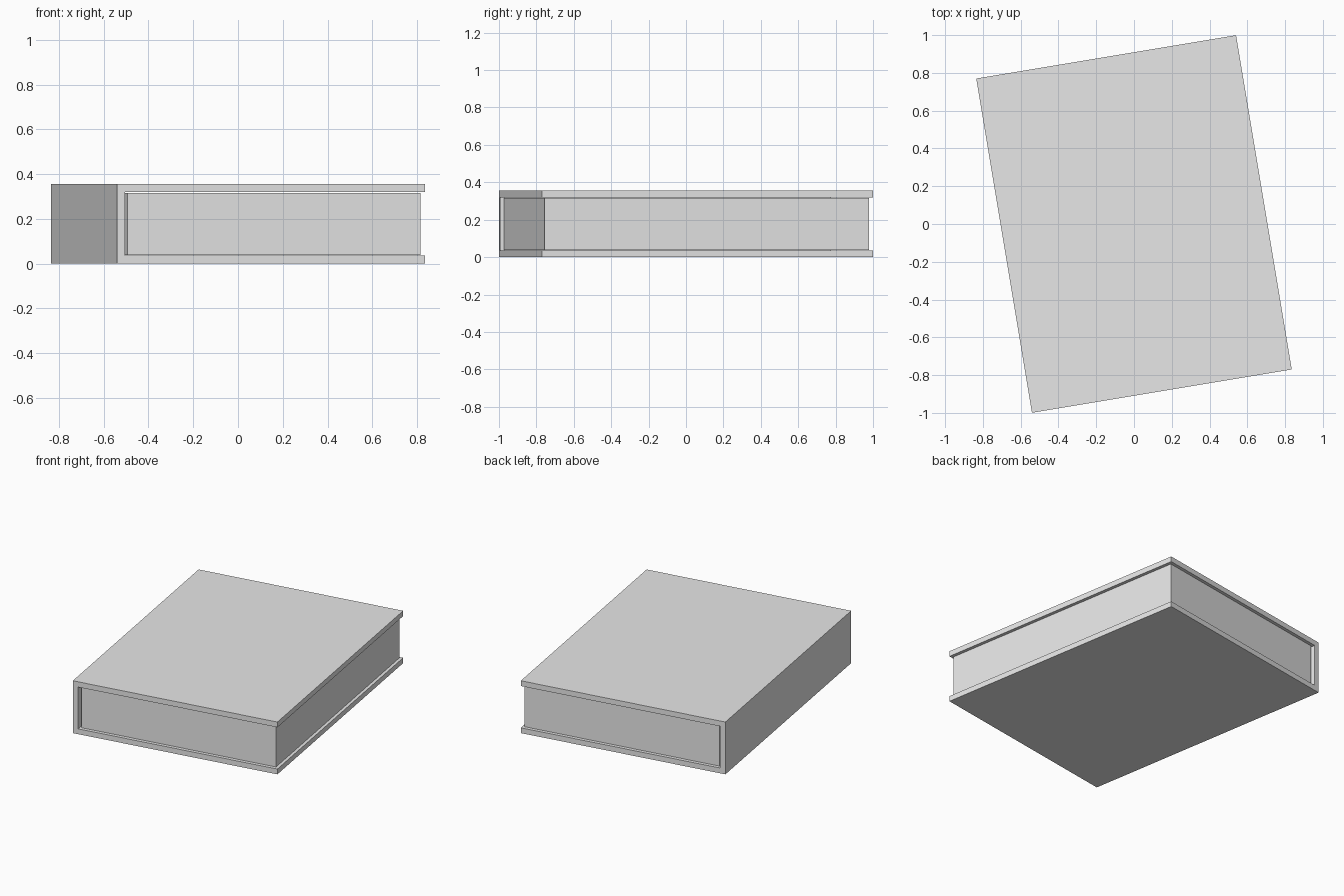
import bpy
import bmesh
import math

default_cube = bpy.data.objects.get("Cube")
if default_cube:
    bpy.data.objects.remove(default_cube, do_unlink=True)

WIDTH, LENGTH, HEIGHT = 1.394, 1.794, 0.355
BOARD = 0.036        # cover thickness
INSET = 0.018        # overhang of the cover around the pages
SPINE_GAP = 0.013    # hollow between spine and pages
PAGE_GAP = 0.003     # hollow between boards and pages
TURN = math.radians(9.46)

grey = bpy.data.materials.new("light grey")
grey.use_nodes = True
colour = (0.8, 0.8, 0.8, 1)
grey.diffuse_color = colour
grey.node_tree.nodes["Principled BSDF"].inputs["Base Color"].default_value = colour


def extrude_profile(name, profile, length):
    """Extrude an x-z outline along y, centred, and turn it about z."""
    bm = bmesh.new()
    face = bm.faces.new([bm.verts.new((x, -length / 2, z)) for x, z in profile])
    result = bmesh.ops.extrude_face_region(bm, geom=[face])
    verts = [v for v in result["geom"] if isinstance(v, bmesh.types.BMVert)]
    bmesh.ops.translate(bm, verts=verts, vec=(0, length, 0))
    bmesh.ops.recalc_face_normals(bm, faces=bm.faces)
    mesh = bpy.data.meshes.new(name)
    bm.to_mesh(mesh)
    bm.free()
    mesh.materials.append(grey)
    obj = bpy.data.objects.new(name, mesh)
    obj.rotation_euler.z = TURN
    bpy.context.collection.objects.link(obj)
    return obj


left, right = -WIDTH / 2, WIDTH / 2
inner = left + BOARD

# Cover: both boards and the spine in one C-shaped section
extrude_profile("cover", [
    (left, 0), (right, 0), (right, BOARD), (inner, BOARD),
    (inner, HEIGHT - BOARD), (right, HEIGHT - BOARD),
    (right, HEIGHT), (left, HEIGHT)], LENGTH)

# Page block, set back from the cover edges
x0, x1 = inner + SPINE_GAP, right - INSET
z0 = BOARD + PAGE_GAP
z1 = HEIGHT - z0
extrude_profile("pages", [(x0, z0), (x1, z0), (x1, z1), (x0, z1)],
                LENGTH - 2 * INSET)
